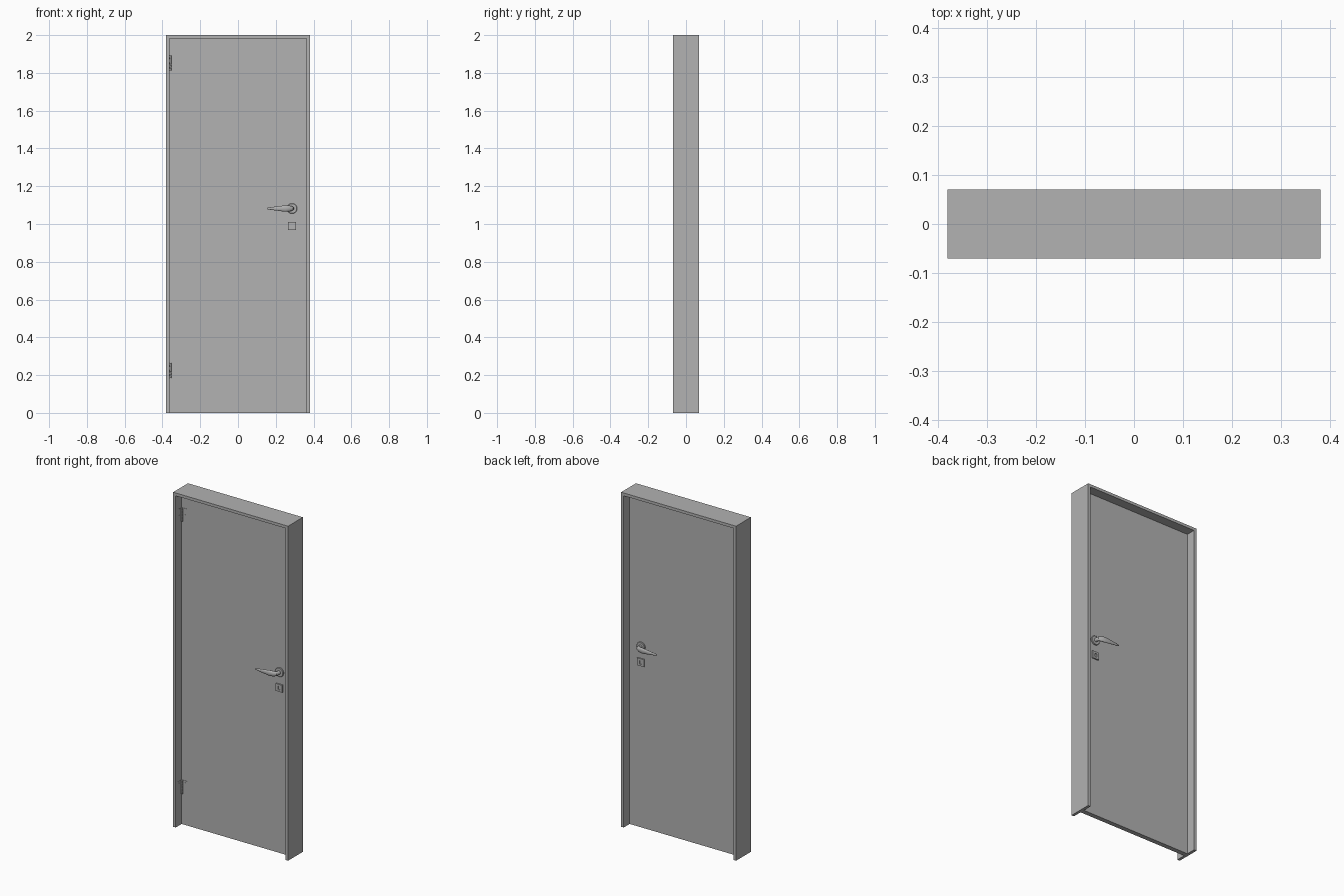
import bpy, bmesh, math
from mathutils import Vector, Matrix

cube = bpy.data.objects.get("Cube")
if cube:
    bpy.data.objects.remove(cube, do_unlink=True)

HALF_W, HALF_D, HEIGHT = 0.38, 0.07, 2.0
JAMB = 0.017          # frame board thickness
LEAF = 0.014          # half thickness of the door leaf
HANDLE_X, HANDLE_Z, LOCK_Z = 0.286, 1.082, 0.989

grey = bpy.data.materials.new("plain_grey")
grey.use_nodes = True
colour = (0.445, 0.445, 0.445, 1)
grey.diffuse_color = colour
grey.node_tree.nodes["Principled BSDF"].inputs["Base Color"].default_value = colour


def finish(name, bm, smooth=False):
    bmesh.ops.recalc_face_normals(bm, faces=bm.faces)
    mesh = bpy.data.meshes.new(name)
    bm.to_mesh(mesh)
    bm.free()
    mesh.materials.append(grey)
    obj = bpy.data.objects.new(name, mesh)
    bpy.context.collection.objects.link(obj)
    if smooth:
        bpy.ops.object.select_all(action='DESELECT')
        obj.select_set(True)
        bpy.context.view_layer.objects.active = obj
        bpy.ops.object.shade_smooth_by_angle(angle=math.radians(35))
    return obj


def add_box(bm, low, high):
    low, high = Vector(low), Vector(high)
    place = Matrix.Translation((low + high) / 2) @ Matrix.Diagonal((*(high - low), 1))
    return bmesh.ops.create_cube(bm, size=1, matrix=place)["verts"]


def loft(bm, rings):
    """Skin a list of point rings and close both ends."""
    loops = [[bm.verts.new(p) for p in ring] for ring in rings]
    for a, b in zip(loops, loops[1:]):
        for i in range(len(a)):
            j = (i + 1) % len(a)
            bm.faces.new((a[i], a[j], b[j], b[i]))
    bm.faces.new(loops[0])
    bm.faces.new(loops[-1])


def circle_turns(n):
    return [(math.cos(math.tau * i / n), math.sin(math.tau * i / n)) for i in range(n)]


# Frame: an upside-down U extruded through the wall
bm = bmesh.new()
inner, lintel = HALF_W - JAMB, HEIGHT - JAMB
outline = [(-HALF_W, 0), (-HALF_W, HEIGHT), (HALF_W, HEIGHT), (HALF_W, 0),
           (inner, 0), (inner, lintel), (-inner, lintel), (-inner, 0)]
face = bm.faces.new([bm.verts.new((x, -HALF_D, z)) for x, z in outline])
new = bmesh.ops.extrude_face_region(bm, geom=[face])["geom"]
bmesh.ops.translate(bm, vec=(0, 2 * HALF_D, 0),
                    verts=[v for v in new if isinstance(v, bmesh.types.BMVert)])
finish("frame", bm)

# Door leaf
bm = bmesh.new()
add_box(bm, (-inner, -LEAF, 0), (inner, LEAF, lintel))
finish("door_leaf", bm)


# Handle set, repeated on both faces of the leaf
def handle_set(label, side):
    def at(x, out, z):
        return (x, side * (LEAF + out), z)

    # Round rose with a softened rim
    bm = bmesh.new()
    loft(bm, [[at(HANDLE_X + r * c, out, HANDLE_Z + r * s) for c, s in circle_turns(32)]
              for r, out in ((0.027, 0), (0.027, 0.006), (0.025, 0.008))])
    finish(label + "_handle_rose", bm, True)

    # Lever: oval sections following a bent path (x, out, half height, half thickness)
    path = [(HANDLE_X, 0.004, 0.011, 0.011), (HANDLE_X, 0.02, 0.011, 0.011),
            (0.283, 0.030, 0.013, 0.011), (0.271, 0.038, 0.016, 0.009),
            (0.25, 0.042, 0.017, 0.008), (0.22, 0.043, 0.013, 0.006),
            (0.18, 0.043, 0.008, 0.004), (0.157, 0.042, 0.005, 0.003),
            (0.154, 0.042, 0.002, 0.001)]
    rings = []
    for i, (x, out, tall, thick) in enumerate(path):
        a, b = path[max(i - 1, 0)], path[min(i + 1, len(path) - 1)]
        along = Vector((b[0] - a[0], b[1] - a[1])).normalized()
        if i == 0:
            along = Vector((0, 1))
        rings.append([at(x + along.y * thick * c, out - along.x * thick * c,
                         HANDLE_Z + tall * s) for c, s in circle_turns(16)])
    bm = bmesh.new()
    loft(bm, rings)
    finish(label + "_lever", bm, True)

    # Square lock plate with a sunken key slot
    bm = bmesh.new()
    size = 0.022
    y = sorted((side * LEAF, side * (LEAF + 0.008)))
    add_box(bm, (HANDLE_X - size, y[0], LOCK_Z - size), (HANDLE_X + size, y[1], LOCK_Z + size))
    bm.normal_update()
    front = next(f for f in bm.faces if f.normal.y * side > 0.9)
    bmesh.ops.inset_region(bm, faces=[front], thickness=0.016)
    for v in front.verts:
        v.co.x = HANDLE_X + (v.co.x - HANDLE_X) * 0.7
    slot = bmesh.ops.extrude_discrete_faces(bm, faces=[front])["faces"][0]
    bmesh.ops.translate(bm, verts=slot.verts, vec=(0, -side * 0.006, 0))
    finish(label + "_lock_plate", bm)


handle_set("front", -1)
handle_set("back", 1)


# Hinges in the front corner between jamb and leaf
def hinge(label, mid):
    half, reach, thin, knuckles = 0.041, 0.036, 0.0015, 5
    bm = bmesh.new()
    add_box(bm, (-inner, -LEAF - thin, mid - half), (-inner + reach, -LEAF, mid + half))
    add_box(bm, (-inner, -LEAF - reach, mid - half), (-inner + thin, -LEAF, mid + half))
    # Screw heads on both plates
    for level in (-0.026, 0, 0.026):
        for x, y, axis in ((-inner + 0.024, -LEAF - thin, 'X'),
                           (-inner + thin, -LEAF - 0.024, 'Y')):
            bmesh.ops.create_cone(bm, cap_ends=True, segments=12, radius1=0.004,
                                  radius2=0.004, depth=0.002,
                                  matrix=Matrix.Translation((x, y, mid + level))
                                  @ Matrix.Rotation(math.pi / 2, 4, axis))
    # Barrel of stacked knuckles
    pitch = 2 * half / knuckles
    for i in range(knuckles):
        z = mid - half + pitch * (i + 0.5)
        bmesh.ops.create_cone(bm, cap_ends=True, segments=16, radius1=0.005, radius2=0.005,
                              depth=pitch * 0.9,
                              matrix=Matrix.Translation((-inner + 0.005, -LEAF - 0.005, z)))
    finish(label + "_hinge", bm, True)


hinge("upper", 1.852)
hinge("lower", 0.224)
